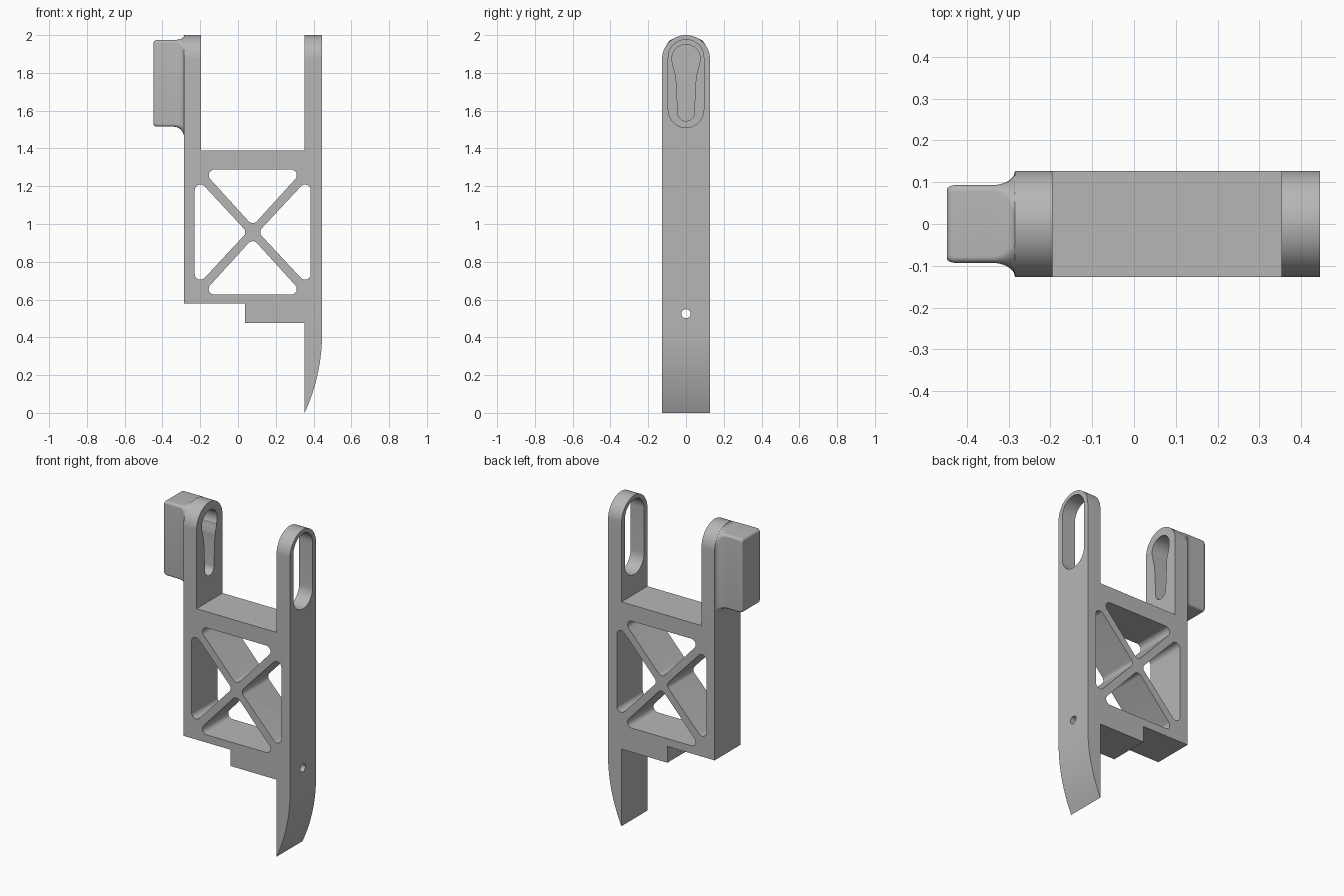
import bpy, bmesh, math
from mathutils import Vector
from mathutils.geometry import convex_hull_2d

if "Cube" in bpy.data.objects:
    bpy.data.objects.remove(bpy.data.objects["Cube"])

grey = bpy.data.materials.new("plain grey")
grey.use_nodes = True
grey.diffuse_color = (0.47, 0.47, 0.47, 1)
grey.node_tree.nodes["Principled BSDF"].inputs["Base Color"].default_value = (0.47, 0.47, 0.47, 1)


def loft(name, rings):
    """Solid skinned through rings with equal point counts."""
    bm = bmesh.new()
    vs = [[bm.verts.new(p) for p in ring] for ring in rings]
    n = len(vs[0])
    for a, b in zip(vs, vs[1:]):
        for i in range(n):
            bm.faces.new((a[i], a[(i + 1) % n], b[(i + 1) % n], b[i]))
    bm.faces.new(vs[0][::-1])
    bm.faces.new(vs[-1])
    bmesh.ops.recalc_face_normals(bm, faces=bm.faces)
    mesh = bpy.data.meshes.new(name)
    bm.to_mesh(mesh)
    bm.free()
    mesh.materials.append(grey)
    ob = bpy.data.objects.new(name, mesh)
    bpy.context.collection.objects.link(ob)
    return ob


def along_y(name, pts, half):
    return loft(name, [[(x, y, z) for x, z in pts] for y in (-half, half)])


def along_x(name, pts, x0, x1):
    return loft(name, [[(x, y, z) for y, z in pts] for x in (x0, x1)])


def hull(*circles):
    """Outline wrapped tightly around circles given as (u, v, radius)."""
    pts = []
    for u, v, r in circles:
        for k in range(48):
            a = math.tau * k / 48
            pts.append(Vector((u + r * math.cos(a), v + r * math.sin(a))))
    return [tuple(pts[i]) for i in convex_hull_2d(pts)]


def boolean(ob, tool, operation="DIFFERENCE"):
    mod = ob.modifiers.new("cut", "BOOLEAN")
    mod.operation, mod.object, mod.solver = operation, tool, "EXACT"
    tool.hide_render = True
    bpy.context.view_layer.objects.active = ob
    bpy.ops.object.modifier_apply(modifier=mod.name)


# Frame: front profile with the curved tongue at the bottom
R = 1.005
tongue = []
for k in range(17):
    z = 0.42 * k / 16
    tongue.append((0.445 - R + math.sqrt(R * R - (0.42 - z) ** 2), z))
profile = [(-0.285, 0.578), (0.038, 0.578), (0.038, 0.477), (0.353, 0.477)] + tongue + [
    (0.445, 2.1), (0.353, 2.1), (0.353, 1.388), (-0.195, 1.388), (-0.195, 2.1), (-0.285, 2.1)]
frame = along_y("frame", profile, 0.2)
tools = []

# Rounded arm tops
W = 0.127
outline = [(-W, -0.1), (W, -0.1)]
for k in range(41):
    a = math.pi * k / 40
    outline.append((W * math.cos(a), 2 - W + W * math.sin(a)))
envelope = along_x("arm_envelope", outline, -0.6, 0.6)
boolean(frame, envelope, "INTERSECT")
tools.append(envelope)

# Four rounded triangular windows that leave the crossed struts
cx, cz, r = 0.078, 0.957, 0.03
for s in (-1, 1):
    upright = hull((cx + s * 0.277, cz + 0.222, r), (cx + s * 0.277, cz - 0.222, r),
                   (cx + s * 0.07, cz, r))
    level = hull((cx - 0.203, cz + s * 0.301, r), (cx + 0.203, cz + s * 0.301, r),
                 (cx, cz + s * 0.078, r))
    for pts in (upright, level):
        cutter = along_y("window_cutter", pts, 0.3)
        boolean(frame, cutter)
        tools.append(cutter)

# Long slot in the left arm and the small cross hole
for pts, x0 in ((hull((0, 1.882, 0.094), (0, 1.604, 0.094)), 0.25),
                (hull((0, 0.525, 0.024)), -0.1)):
    cutter = along_x("slot_cutter", pts, x0, 0.6)
    boolean(frame, cutter)
    tools.append(cutter)


# Lug: rounded block that flares out into the right arm
def section(x, w, low, high, r_low, r_high):
    ring = []
    corners = ((1, high, r_high, 0), (-1, high, r_high, 1), (-1, low, r_low, 2), (1, low, r_low, 3))
    for side, z, rad, quarter in corners:
        up = 1 if quarter < 2 else -1
        for k in range(9):
            a = math.pi / 2 * (quarter + k / 8)
            ring.append((x, side * (w - rad) + rad * math.cos(a), z - up * rad + rad * math.sin(a)))
    return ring


rings = []
for k in range(11):
    a = math.pi / 2 * (1 - k / 10)
    f = 1 - math.cos(a)
    rings.append(section(-0.34 + 0.055 * math.sin(a), 0.093 + 0.0335 * f, 1.515 - 0.06 * f,
                         1.974 + 0.0255 * f, 0.015 + 0.04 * f, 0.015 + 0.11 * f))
for k in range(7):
    a = math.pi / 2 * k / 6
    d = 1 - math.cos(a)
    rings.append(section(-0.426 - 0.022 * math.sin(a), 0.093 - 0.011 * d, 1.515 + 0.016 * d,
                         1.974 - 0.016 * d, 0.015, 0.015))
lug = loft("lug", rings)

# Blind keyhole through the right arm into the lug
keyhole = (hull((0, 1.875, 0.075)),
           hull((0, 1.84, 0.068), (0, 1.79, 0.053)),
           hull((0, 1.782, 0.053), (0, 1.588, 0.043)))
for pts in keyhole:
    cutter = along_x("keyhole_cutter", pts, -0.38, -0.1)
    boolean(frame, cutter)
    boolean(lug, cutter)
    tools.append(cutter)

for tool in tools:
    bpy.data.objects.remove(tool)

# Smooth curved walls, crisp edges
bpy.ops.object.select_all(action="DESELECT")
for ob in (frame, lug):
    ob.select_set(True)
bpy.context.view_layer.objects.active = frame
bpy.ops.object.shade_smooth_by_angle(angle=math.radians(30))
